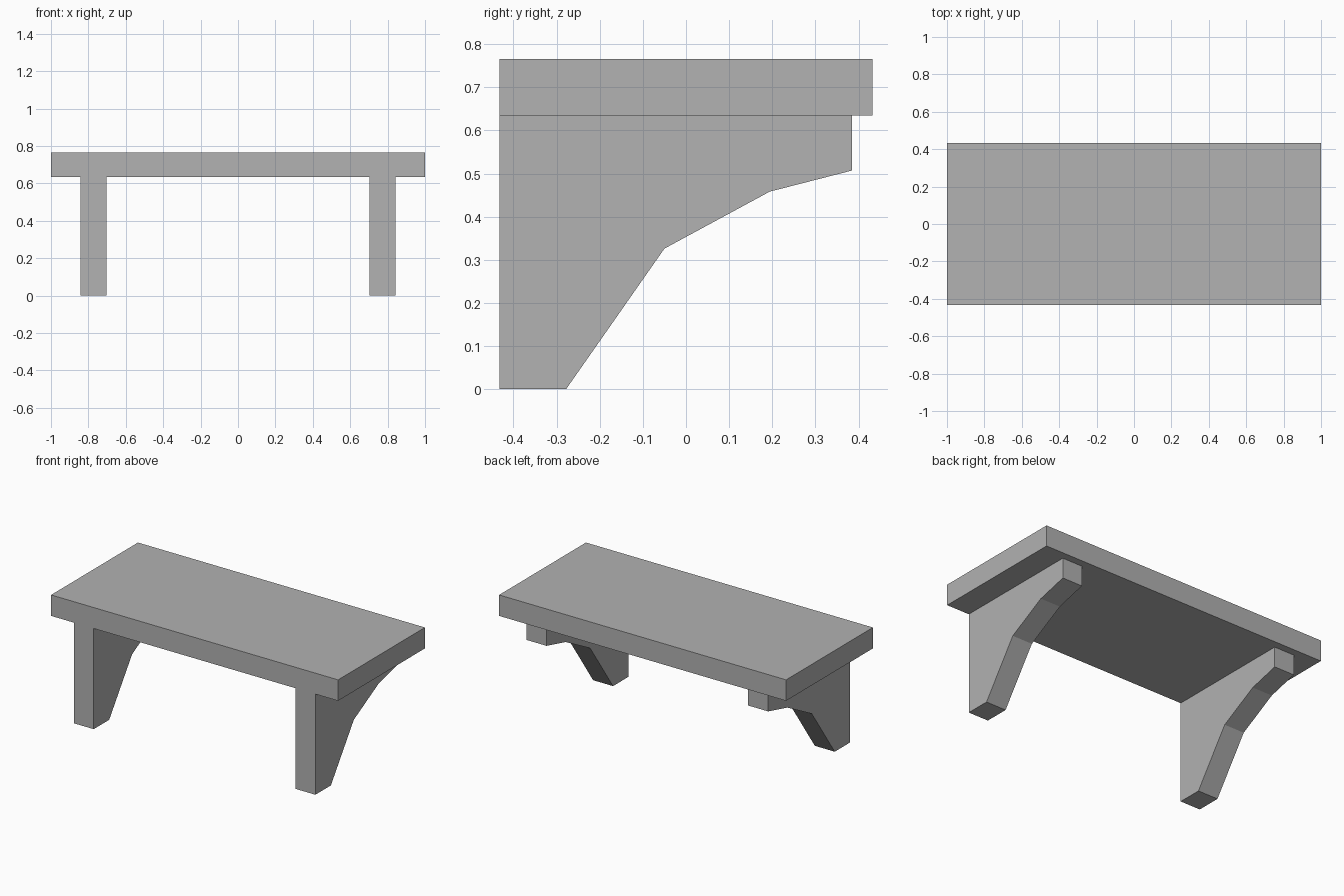
import bpy
import bmesh

cube = bpy.data.objects.get("Cube")
if cube:
    bpy.data.objects.remove(cube, do_unlink=True)

# Single plain grey
grey = bpy.data.materials.new("plain_grey")
grey.use_nodes = True
colour = (0.445, 0.445, 0.445, 1)
grey.diffuse_color = colour
grey.node_tree.nodes["Principled BSDF"].inputs["Base Color"].default_value = colour


def extrude_profile(name, profile, x_start, x_end):
    """Make a flat-sided solid from a (y, z) outline, extruded along x."""
    bm = bmesh.new()
    face = bm.faces.new([bm.verts.new((x_start, y, z)) for y, z in profile])
    result = bmesh.ops.extrude_face_region(bm, geom=[face])
    moved = [v for v in result["geom"] if isinstance(v, bmesh.types.BMVert)]
    bmesh.ops.translate(bm, verts=moved, vec=(x_end - x_start, 0, 0))
    bmesh.ops.recalc_face_normals(bm, faces=bm.faces)
    mesh = bpy.data.meshes.new(name)
    bm.to_mesh(mesh)
    bm.free()
    mesh.materials.append(grey)
    obj = bpy.data.objects.new(name, mesh)
    bpy.context.collection.objects.link(obj)
    return obj


DEPTH = 0.432    # half depth of the shelf
UNDER = 0.634    # underside height
TOP = 0.766

# Shelf board
board = [(-DEPTH, UNDER), (DEPTH, UNDER), (DEPTH, TOP), (-DEPTH, TOP)]
extrude_profile("shelf_board", board, -1, 1)

# Pair of arched brackets
bracket = [(-DEPTH, 0), (-0.278, 0), (-0.05, 0.326), (0.194, 0.458),
           (0.385, 0.507), (0.385, UNDER), (-DEPTH, UNDER)]
for name, side in (("left_bracket", 1), ("right_bracket", -1)):
    extrude_profile(name, bracket, side * 0.703, side * 0.842)
